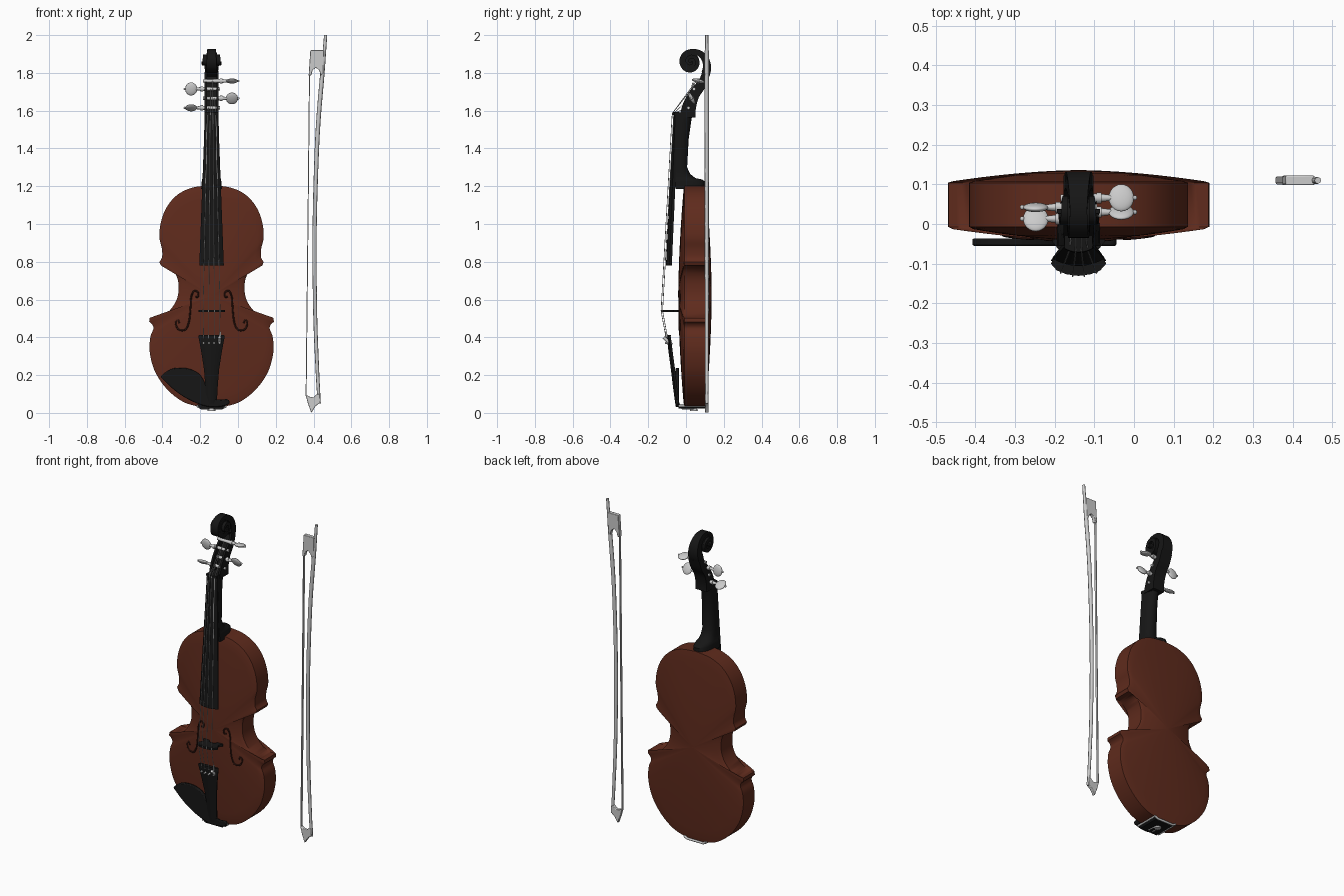
import bpy, bmesh, math
from mathutils import Vector

if "Cube" in bpy.data.objects:
    bpy.data.objects.remove(bpy.data.objects["Cube"])

X = -0.14  # centre line of the violin


def material(name, rgb):
    m = bpy.data.materials.new(name)
    m.diffuse_color = (*rgb, 1)
    m.use_nodes = True
    m.node_tree.nodes["Principled BSDF"].inputs["Base Color"].default_value = m.diffuse_color
    return m


BROWN = material("varnish", (0.115, 0.024, 0.012))
BLACK = material("ebony", (0.008, 0.008, 0.008))
DARK = material("dark_varnish", (0.03, 0.008, 0.005))


def spline(pts, n=5):
    """Smooth open curve through points of any dimension."""
    p = [pts[0]] + list(pts) + [pts[-1]]
    out = []
    for i in range(1, len(p) - 2):
        for k in range(n):
            t = k / n
            out.append(tuple(0.5 * (2 * b + (c - a) * t + (2 * a - 5 * b + 4 * c - d) * t * t
                                    + (3 * b - a - 3 * c + d) * t ** 3)
                             for a, b, c, d in zip(*p[i - 1:i + 3])))
    return out + [tuple(pts[-1])]


def loft(name, rings, mat=None):
    """Closed solid through a list of equal-sized rings."""
    bm = bmesh.new()
    vs = [[bm.verts.new(p) for p in r] for r in rings]
    n = len(vs[0])
    for a, b in zip(vs, vs[1:]):
        for i in range(n):
            bm.faces.new((a[i], a[(i + 1) % n], b[(i + 1) % n], b[i]))
    bm.faces.new(vs[0])
    bm.faces.new(vs[-1])
    bmesh.ops.recalc_face_normals(bm, faces=bm.faces)
    me = bpy.data.meshes.new(name)
    bm.to_mesh(me)
    bm.free()
    ob = bpy.data.objects.new(name, me)
    bpy.context.collection.objects.link(ob)
    if mat:
        me.materials.append(mat)
    return ob


def slab(name, pts, axis, a, b, mat=None, bevel=0):
    """Flat outline extruded from a to b along x, y or z."""
    place = {'x': lambda p, d: (d, p[0], p[1]), 'y': lambda p, d: (p[0], d, p[1]),
             'z': lambda p, d: (p[0], p[1], d)}[axis]
    ob = loft(name, [[place(p, d) for p in pts] for d in (a, b)], mat)
    if bevel:
        mod = ob.modifiers.new("bevel", 'BEVEL')
        mod.width, mod.segments = bevel, 2
    return ob


def tube(name, pts, r, mat=None, radii=None):
    cu = bpy.data.curves.new(name, 'CURVE')
    cu.dimensions, cu.bevel_depth, cu.bevel_resolution, cu.use_fill_caps = '3D', r, 2, True
    s = cu.splines.new('POLY')
    s.points.add(len(pts) - 1)
    for i, p in enumerate(pts):
        s.points[i].co = (*p, 1)
        s.points[i].radius = radii[i] if radii else 1
    ob = bpy.data.objects.new(name, cu)
    bpy.context.collection.objects.link(ob)
    if mat:
        cu.materials.append(mat)
    return ob


def ball(name, loc, scale, rot=0):
    bpy.ops.mesh.primitive_uv_sphere_add(segments=20, ring_count=12, location=loc, rotation=(rot, 0, 0))
    ob = bpy.context.object
    ob.name, ob.scale = name, scale


# Body: half outline in three curves, mirrored, with arched front and back
lower = spline([(0, .03), (.08, .036), (.16, .064), (.24, .13), (.3, .22), (.327, .32),
                (.324, .4), (.308, .445), (.314, .468), (.33, .482)])
waist = spline([(.328, .503), (.27, .505), (.215, .55), (.181, .61), (.175, .68), (.19, .735), (.225, .773), (.268, .78)])
upper = spline([(.276, .798), (.262, .825), (.263, .87), (.276, .93), (.268, 1.01), (.237, 1.09),
                (.18, 1.155), (.1, 1.193), (0, 1.205)])
half = lower + waist + upper
outline = half + [(-x, z) for x, z in reversed(half[1:-1])]


def arch(s):
    return 0.03 * (1 - s ** 1.7)


def body_ring(s, y):
    return [(X + x * s, y, .62 + (z - .62) * s) for x, z in outline]


steps = [.03, .15, .3, .45, .6, .75, .88, .96]
loft("body", [body_ring(s, -.011 - arch(s)) for s in steps] + [body_ring(1, -.007), body_ring(1, .104)]
     + [body_ring(s, .106 + arch(s)) for s in reversed(steps)], BROWN)

# Sound holes
for side in (-1, 1):
    f = spline([(.085, .615), (.072, .615), (.072, .638), (.093, .645), (.108, .61), (.112, .55),
                (.12, .48), (.14, .44), (.175, .442), (.19, .475), (.178, .492), (.17, .475)])
    tube("sound_hole", [(X + side * x, -.0135 - arch(x / (.19 + abs(z - .68) * .4)), z) for x, z in f], .0045, DARK)


# Fingerboard and tailpiece share a curved-front cross-section
def arched(z, hw, yf, yb, rise):
    xs = [i / 5 for i in range(-5, 6)]
    return [(X + hw * u, yf + rise * u * u, z) for u in xs] + [(X + hw * .9, yb, z), (X - hw * .9, yb, z)]


loft("fingerboard", [arched(.78, .065, -.106, -.075, .018), arched(1.58, .035, -.067, -.04, .01)], BLACK)
loft("nut", [arched(1.578, .036, -.073, -.035, .01), arched(1.592, .036, -.071, -.035, .01)], BLACK)
loft("tailpiece", [arched(z, w, y, y + .022, .01) for z, w, y in
                   [(.05, .028, -.057), (.13, .032, -.068), (.23, .04, -.08), (.32, .054, -.092),
                    (.37, .063, -.098), (.405, .07, -.103), (.412, .066, -.102)]], BLACK)


# Neck with heel
def u_section(z, hw, yb):
    a = [math.pi * i / 12 for i in range(13)]
    return [(X + hw * math.cos(t), -.055 + (yb + .055) * math.sin(t) ** .6, z) for t in a]


loft("neck", [u_section(*s) for s in [(1.185, .055, .1), (1.225, .052, .1), (1.236, .05, .085), (1.243, .048, .05),
                                      (1.265, .046, .022), (1.3, .044, .006), (1.45, .04, .014), (1.56, .037, .03),
                                      (1.59, .036, .05)]], BLACK)

# Pegbox: two cheeks and a back
back = spline([(.05, 1.565), (.052, 1.61), (.068, 1.67), (.1, 1.72), (.123, 1.78)], 4)
front = spline([(.085, 1.805), (.07, 1.765), (.025, 1.71), (-.015, 1.64), (-.035, 1.565)], 4)
for side in (-1, 1):
    slab("pegbox_cheek", back + front, 'x', X + side * .025, X + side * .038, BLACK)
inner = [(y - .02, z) for y, z in reversed(back)]
slab("pegbox_back", back + inner, 'x', X - .036, X + .036, BLACK)

# Scroll: spiral of (angle, outer radius, thickness, half width)
keys = [(-42, .128, .05, .036), (0, .103, .042, .03), (45, .08, .034, .024), (90, .066, .03, .022), (180, .06, .026, .026),
        (270, .058, .024, .032), (360, .046, .022, .04), (540, .027, .018, .048), (720, .012, .01, .054)]


def scroll_ring(a, r, th, hw):
    c, s = math.cos(math.radians(a)), math.sin(math.radians(a))
    return [(X + w, .025 + q * c, 1.86 + q * s) for w, q in [(-hw, r), (hw, r), (hw, r - th), (-hw, r - th)]]


loft("scroll", [scroll_ring(*k) for k in spline(keys, 8)], BLACK)
circle = [(math.cos(math.tau * i / 20), math.sin(math.tau * i / 20)) for i in range(20)]
slab("scroll_core", [(.025 + .046 * c, 1.86 + .046 * s) for c, s in circle], 'x', X - .028, X + .028, BLACK)

# Pegs: shaft, collar, flat head and tip
pegs = [(-1, .013, 1.615, 1.1), (1, .03, 1.665, .5), (-1, .042, 1.715, .15), (1, .066, 1.757, 1.35)]
for side, y, z, rot in pegs:
    tube("peg_shaft", [(X + side * d, y, z) for d in (-.046, .05, .085)], .011, None, (.8, 1, .6))
    tube("peg_collar", [(X + side * d, y, z) for d in (.045, .058)], .014)
    ball("peg_head", (X + side * .108, y, z), (.032, .011, .035), rot)
    ball("peg_tip", (X + side * .142, y, z), (.006, .006, .006))

# Bridge
right = [(.0, -.062), (.02, -.055), (.03, -.036), (.062, -.03), (.066, -.045), (.05, -.065),
         (.07, -.1), (.055, -.117), (.03, -.127), (0, -.131)]
slab("bridge", [(X + x, y) for x, y in right] + [(X - x, y) for x, y in reversed(right[1:-1])],
     'z', .534, .546, BLACK)

# Strings and tuners
for i, u in enumerate((-1.5, -.5, .5, 1.5)):
    curve = .004 * u * u
    y, z = sorted((p[2], p[1]) for p in pegs)[(0, 2, 3, 1)[i]][::-1]
    tube("string", [(X + .028 * u, -.106 + curve, .395), (X + .03 * u, -.133 + curve, .54),
                    (X + .015 * u, -.074 + curve, 1.585), (X + .01 * u, y - .012, z)], .0018)
    tube("tuner_pin", [(X + .028 * u, -.113 + curve, .37), (X + .028 * u, -.088 + curve, .37)], .006)
tube("fine_tuner", [(X + .042, -.118, .4), (X + .042, -.075, .36)], .009)
tube("fine_tuner_screw", [(X + .046, -.105, .4), (X + .046, -.105, .432)], .005)

# Chin rest with clamp
rest = spline([(-.41, .19), (-.385, .215), (-.34, .236), (-.27, .236), (-.21, .21), (-.175, .16), (-.15, .09), (-.1, .07),
               (-.055, .072), (-.05, .045), (-.14, .03), (-.24, .06), (-.33, .115), (-.41, .19)], 4)[:-1]
slab("chin_rest", rest, 'y', -.055, -.036, BLACK, .005)
slab("chin_rest_foot", [(X - .08, .045), (X - .06, .024), (X + .06, .024), (X + .08, .045)], 'y', -.04, .1, BLACK)
for side in (-1, 1):
    tube("clamp_rod", [(X + side * .075, -.04, .036), (X + side * .075, .107, .036)], .006)
tube("clamp_bar", [(X - .075, .108, .036), (X - .055, .108, .026), (X + .055, .108, .026), (X + .075, .108, .036)], .007)
tube("end_button", [(X, .042, .04), (X, .042, .02), (X, .042, .018), (X, .042, .01)], .022, None, (.6, .6, 1, .9))
tube("tail_loop", [(X - .015, -.045, .06), (X - .015, -.02, .022), (X - .012, .042, .02), (X + .012, .042, .02),
                   (X + .015, -.02, .022), (X + .015, -.045, .06)], .004)

# Bow: stick, head, frog and hair
stick = spline([(.43, .05, .8), (.42, .23, .9), (.408, .55, 1), (.406, 1.0, 1.05), (.421, 1.47, 1.1), (.446, 1.79, 1.1),
                (.456, 1.9, .9), (.464, 2.0, .8)])
tube("bow_stick", [(x, .11, z) for x, z, r in stick], .0105, None, [r for x, z, r in stick])
slab("bow_head", [(.357, .098), (.37, .05), (.388, 0), (.41, .035), (.436, .055), (.433, .1), (.418, .1), (.4, .082),
                  (.378, .086)], 'y', .1, .12, None, .003)
slab("bow_frog", [(.383, 1.92), (.455, 1.92), (.452, 1.8), (.438, 1.785), (.43, 1.815), (.412, 1.828), (.395, 1.815),
                  (.388, 1.787), (.374, 1.785)], 'y', .098, .122, None, .003)
slab("bow_hair", [(.376, 1.79), (.381, 1.79), (.375, 1.2), (.363, .09), (.358, .09), (.37, 1.2)], 'y', .103, .117)

# Smooth shading with sharp edges kept
bpy.ops.object.select_all(action='DESELECT')
for ob in bpy.data.objects:
    if ob.type == 'MESH':
        ob.select_set(True)
        bpy.context.view_layer.objects.active = ob
bpy.ops.object.shade_smooth_by_angle(angle=math.radians(35))
